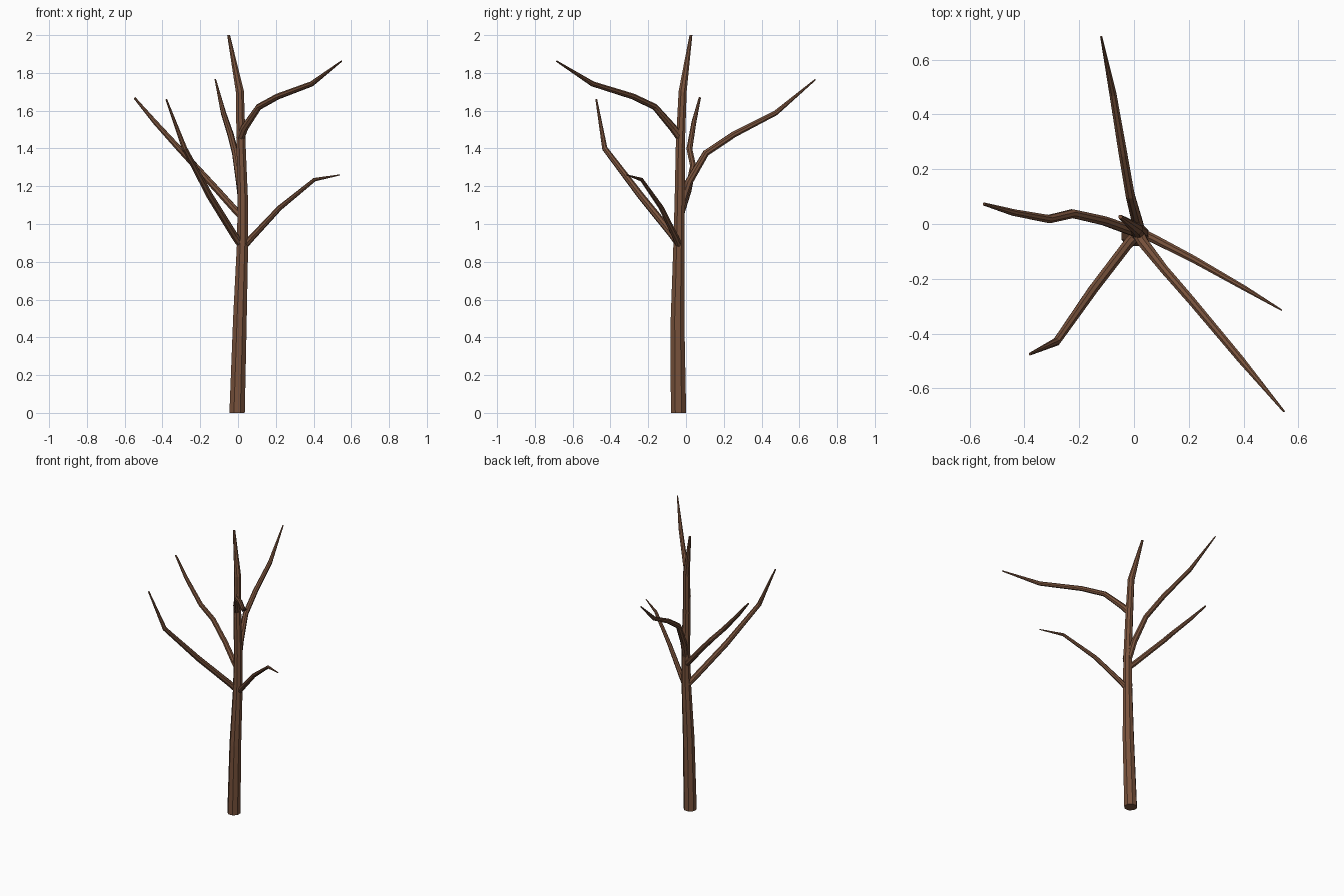
import bpy, bmesh, math
from mathutils import Vector

bark = bpy.data.materials.new("bark")
bark.diffuse_color = (0.19, 0.085, 0.045, 1)
SIDES = 8


def limb(name, points):
    """Tapered flat-faced tube through (x, y, z, radius) points."""
    pos = [Vector(p[:3]) for p in points]
    bm = bmesh.new()
    rings = []
    for i, p in enumerate(pos):
        t = Vector((0, 0, 0))
        if i > 0:
            t += (p - pos[i - 1]).normalized()
        if i < len(pos) - 1:
            t += (pos[i + 1] - p).normalized()
        t.normalize()
        if name == "trunk" and i == 0:
            t = Vector((0, 0, 1))
        ref = Vector((-pos[-1].y, pos[-1].x, 0)) if name != "trunk" else Vector((1, 0, 0))
        u = (ref - t * ref.dot(t)).normalized()
        v = t.cross(u)
        ring = []
        for k in range(SIDES):
            a = 2 * math.pi * (k + 0.5) / SIDES
            ring.append(bm.verts.new(p + (u * math.cos(a) + v * math.sin(a)) * points[i][3]))
        rings.append(ring)
    for a, b in zip(rings, rings[1:]):
        for k in range(SIDES):
            j = (k + 1) % SIDES
            bm.faces.new((a[k], a[j], b[j], b[k]))
    bm.faces.new(rings[0][::-1])
    bm.faces.new(rings[-1])
    bmesh.ops.recalc_face_normals(bm, faces=bm.faces)
    mesh = bpy.data.meshes.new(name)
    bm.to_mesh(mesh)
    bm.free()
    mesh.materials.append(bark)
    bpy.context.collection.objects.link(bpy.data.objects.new(name, mesh))


# Trunk
limb("trunk", [
    (-0.005, -0.04, 0.0, 0.044), (0.01, -0.045, 0.5, 0.039),
    (0.024, -0.037, 0.9, 0.032), (0.025, -0.033, 1.15, 0.029),
    (0.016, -0.03, 1.42, 0.026), (0.01, -0.018, 1.7, 0.023),
    (-0.05, 0.026, 2.0, 0.008)])

# Branches, lowest to highest
limb("branch_right_low", [
    (0.03, -0.035, 0.88, 0.018), (0.075, -0.055, 0.93, 0.017),
    (0.22, -0.13, 1.085, 0.014), (0.405, -0.235, 1.235, 0.010),
    (0.54, -0.315, 1.26, 0.003)])
limb("branch_front_left", [
    (0.015, -0.035, 0.89, 0.021), (-0.02, -0.07, 0.94, 0.020),
    (-0.15, -0.24, 1.15, 0.019), (-0.283, -0.43, 1.40, 0.015),
    (-0.38, -0.475, 1.66, 0.005)])
limb("branch_left", [
    (0.02, -0.033, 1.04, 0.020), (-0.02, -0.02, 1.08, 0.019),
    (-0.11, 0.012, 1.18, 0.018), (-0.225, 0.038, 1.305, 0.017),
    (-0.31, 0.018, 1.397, 0.016), (-0.44, 0.042, 1.54, 0.013),
    (-0.548, 0.073, 1.668, 0.006)])
limb("branch_back", [
    (0.022, -0.025, 1.10, 0.020), (0.01, 0.014, 1.22, 0.021),
    (-0.014, 0.105, 1.375, 0.018), (-0.04, 0.255, 1.475, 0.017),
    (-0.077, 0.475, 1.588, 0.014), (-0.12, 0.685, 1.765, 0.004)])
limb("branch_right_high", [
    (0.012, -0.028, 1.455, 0.023), (0.035, -0.07, 1.51, 0.021),
    (0.11, -0.165, 1.62, 0.017), (0.21, -0.28, 1.675, 0.016),
    (0.39, -0.495, 1.742, 0.014), (0.548, -0.685, 1.862, 0.004)])
